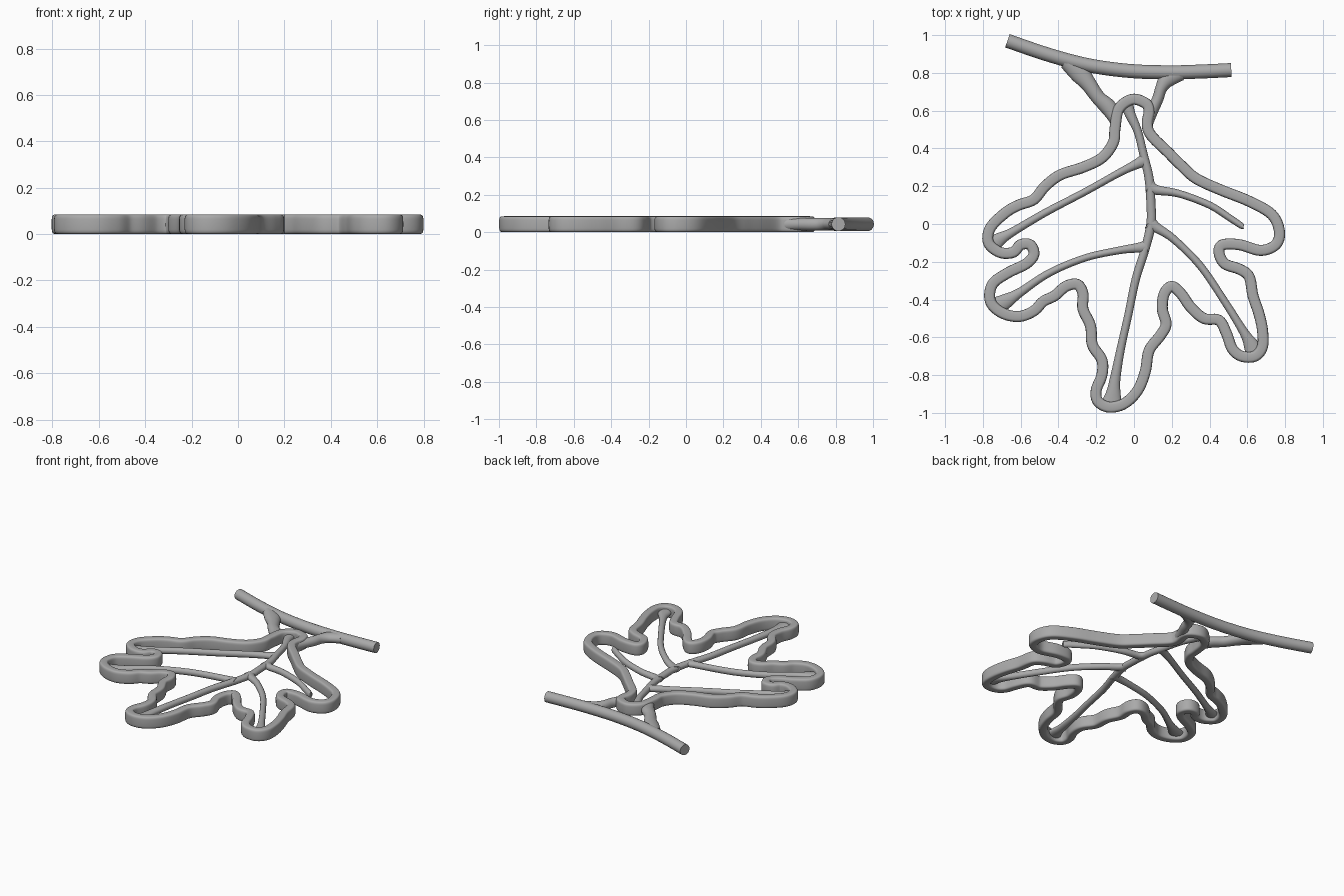
import bpy
import bmesh
import math
from mathutils import Vector

if "Cube" in bpy.data.objects:
    bpy.data.objects.remove(bpy.data.objects["Cube"], do_unlink=True)

UNIT = 0.01          # paths below are drawn in hundredths
MID_Z = 0.0425       # mid height shared by every part

metal = bpy.data.materials.new("plain grey")
metal.use_nodes = True
GREY = (0.4, 0.4, 0.4, 1)
metal.diffuse_color = GREY
metal.node_tree.nodes["Principled BSDF"].inputs["Base Color"].default_value = GREY


def spline(points, closed, steps=6):
    """Smooth curve through points of any dimension (Catmull-Rom)."""
    count = len(points)
    pick = (lambda i: points[i % count]) if closed else (
        lambda i: points[min(max(i, 0), count - 1)])
    result = []
    for i in range(count if closed else count - 1):
        a, b, c, d = (Vector(pick(i + k)) for k in (-1, 0, 1, 2))
        for s in range(steps):
            t = s / steps
            result.append(0.5 * (2 * b + (c - a) * t
                                 + (2 * a - 5 * b + 4 * c - d) * t * t
                                 + (3 * b - a - 3 * c + d) * t ** 3))
    if not closed:
        result.append(Vector(points[-1]))
    return result


def sweep(name, points, half_height, squareness=2, closed=False, sides=20):
    """Sweep a rounded section along (x, y, half width) points."""
    path = [p * UNIT for p in spline(points, closed)]
    count = len(path)
    bm = bmesh.new()
    rings = []
    for i, p in enumerate(path):
        before = path[i - 1] if closed or i else p
        after = path[(i + 1) % count] if closed or i < count - 1 else p
        along = (after - before).xy.normalized()
        side = Vector((along.y, -along.x))
        ring = []
        for k in range(sides):
            angle = math.tau * k / sides
            c, s = math.cos(angle), math.sin(angle)
            across = math.copysign(abs(c) ** (2 / squareness), c) * p.z
            up = math.copysign(abs(s) ** (2 / squareness), s) * half_height
            ring.append(bm.verts.new((p.x + side.x * across,
                                      p.y + side.y * across, MID_Z + up)))
        rings.append(ring)
    for i in range(count if closed else count - 1):
        a, b = rings[i], rings[(i + 1) % count]
        for k in range(sides):
            n = (k + 1) % sides
            bm.faces.new((a[k], a[n], b[n], b[k]))
    if not closed:
        bm.faces.new(rings[0])
        bm.faces.new(rings[-1])
    bmesh.ops.recalc_face_normals(bm, faces=bm.faces)
    mesh = bpy.data.meshes.new(name)
    bm.to_mesh(mesh)
    bm.free()
    mesh.materials.append(metal)
    obj = bpy.data.objects.new(name, mesh)
    bpy.context.collection.objects.link(obj)
    bpy.ops.object.select_all(action="DESELECT")
    obj.select_set(True)
    bpy.context.view_layer.objects.active = obj
    bpy.ops.object.shade_smooth_by_angle(angle=math.radians(45))
    return obj


# Leaf rim: one wavy closed wall, stem end down the left lobes and back
left_edge = [
    (-1, 66), (6, 64), (8, 60), (7, 53), (9, 47), (18, 38), (25, 31), (33, 24),
    (46, 18), (61, 12), (73, 5), (77, -4), (75, -11), (67, -14), (56, -11),
    (47, -11), (45, -15), (48, -21), (56, -24), (61, -28), (63, -38), (66, -47),
    (68, -56), (68, -65), (64, -70), (57, -70), (52, -66), (49, -58), (45, -51),
    (37, -50), (30, -44), (25, -37), (20, -33), (16, -37), (15, -45), (17, -53),
    (14, -59), (8, -67), (6, -78), (2, -88), (-5, -95)]
right_edge = [
    (-13, -97), (-19, -94), (-20, -88), (-17, -80), (-17, -72), (-22, -64),
    (-23, -54), (-27, -45), (-27, -37), (-30, -32), (-36, -33), (-42, -38),
    (-48, -41), (-53, -46), (-61, -49), (-70, -47), (-76, -41), (-75, -32),
    (-67, -26), (-57, -21), (-53, -16), (-55, -11), (-60, -11), (-64, -15),
    (-71, -15), (-77, -10), (-76, -2), (-68, 6), (-61, 10), (-53, 13),
    (-47, 20), (-39, 26), (-27, 30), (-17, 35), (-11, 43), (-10, 51), (-8, 61)]
sweep("leaf_rim", [(x, y, 2.9) for x, y in left_edge + right_edge],
      MID_Z, squareness=4.5, closed=True, sides=28)

# Veins: round rods that flare where they meet other parts
veins = {
    "midrib": [(-4, 64, 3.5), (-2, 58, 2.8), (2, 49, 2.2), (5, 37, 2.2),
               (8, 24, 2.4), (9, 10, 2.4), (9, 0, 2.5), (6, -13, 2.3),
               (1, -29, 2.2), (-3, -48, 2.1), (-7, -66, 2.2),
               (-10, -82, 2.8), (-11, -90, 4), (-12, -96, 6)],
    "upper_right_vein": [(6, 34, 4), (2, 32, 2.7), (-8, 27, 2), (-26, 17, 1.9),
                         (-47, 6, 2), (-64, -4, 2.3), (-71, -8, 3.5), (-75, -11, 5)],
    "upper_left_vein": [(8, 20, 4), (12, 18, 2.6), (24, 16, 2), (40, 10, 1.9),
                        (51, 3, 1.8), (57, -1, 1.6), (58, -1.5, 0.8)],
    "lower_right_vein": [(7, -12, 4), (3, -12.5, 2.7), (-8, -14, 2), (-26, -18, 1.9),
                         (-45, -26, 2), (-60, -36, 2.4), (-68, -41, 4), (-74, -44, 5)],
    "lower_left_vein": [(8, 1, 4), (12, -2, 2.7), (21, -8, 2.1), (35, -22, 2),
                        (48, -41, 2), (58, -57, 2.4), (62, -64, 4), (64, -69, 5)],
}
for name, points in veins.items():
    sweep(name, points, 0.022)

# Twig the leaf hangs from
twig = [(-67, 97), (-45, 89.5), (-24, 84), (-2, 81), (19, 80.3), (35, 80.7), (51.5, 81.5)]
sweep("twig", [(x, y, 3.7) for x, y in twig], 0.037)

# Struts joining the twig to the neck of the leaf
struts = {
    "right_strut": [(-36, 86, 4), (-29, 80, 5.2), (-24, 74, 4.2), (-19, 67, 3.8),
                    (-13, 61, 4.3), (-10, 54, 2.5)],
    "left_strut": [(25, 80, 4), (18, 77, 4.5), (14.5, 72, 3.2), (12.5, 66, 3),
                   (9.5, 60, 3.3), (7.5, 53, 2.5)],
}
for name, points in struts.items():
    sweep(name, points, 0.033)
